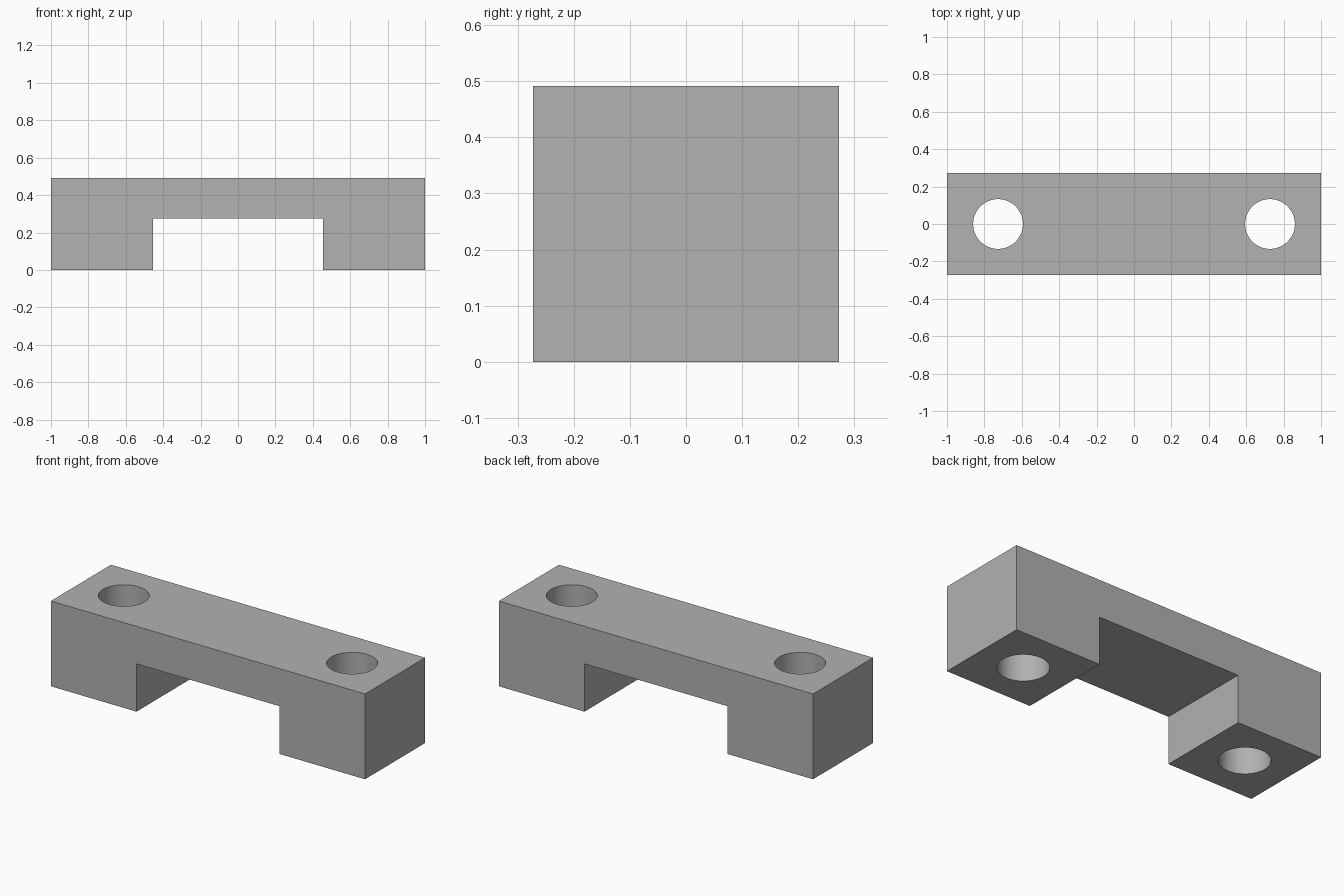
import bpy
import bmesh
from mathutils import Vector

if "Cube" in bpy.data.objects:
    bpy.data.objects.remove(bpy.data.objects["Cube"], do_unlink=True)

HALF_DEPTH = 0.273
HEIGHT = 0.491
HOLE_X = 0.727
HOLE_RADIUS = 0.133

# Single grey material
grey = bpy.data.materials.new("plain grey")
grey.use_nodes = True
colour = (0.445, 0.445, 0.445, 1)
grey.diffuse_color = colour
grey.node_tree.nodes["Principled BSDF"].inputs["Base Color"].default_value = colour

# Bridge body: half profile mirrored, then extruded along the depth
half = [(0.455, 0.275), (0.455, 0), (1, 0), (1, HEIGHT)]
profile = half + [(-x, z) for x, z in reversed(half)]
bm = bmesh.new()
face = bm.faces.new([bm.verts.new((x, -HALF_DEPTH, z)) for x, z in profile])
side = bmesh.ops.extrude_face_region(bm, geom=[face])
moved = [v for v in side["geom"] if isinstance(v, bmesh.types.BMVert)]
bmesh.ops.translate(bm, verts=moved, vec=Vector((0, 2 * HALF_DEPTH, 0)))
bmesh.ops.recalc_face_normals(bm, faces=bm.faces)
mesh = bpy.data.meshes.new("bridge_block")
bm.to_mesh(mesh)
bm.free()
body = bpy.data.objects.new("bridge_block", mesh)
bpy.context.collection.objects.link(body)
mesh.materials.append(grey)

# Vertical bolt hole through each foot
cutters = []
for name, sign in (("left", 1), ("right", -1)):
    bpy.ops.mesh.primitive_cylinder_add(
        vertices=64, radius=HOLE_RADIUS, depth=1,
        location=(sign * HOLE_X, 0, HEIGHT / 2))
    cutter = bpy.context.object
    cutter.name = name + "_hole_cutter"
    cutter.hide_render = True
    cutter.data.materials.append(grey)
    cutters.append(cutter)
    cut = body.modifiers.new(name + "_hole", "BOOLEAN")
    cut.operation = "DIFFERENCE"
    cut.solver = "EXACT"
    cut.object = cutter

# Apply the cuts and remove the cutters
bpy.ops.object.select_all(action="DESELECT")
bpy.context.view_layer.objects.active = body
body.select_set(True)
for modifier in list(body.modifiers):
    bpy.ops.object.modifier_apply(modifier=modifier.name)
for cutter in cutters:
    bpy.data.objects.remove(cutter, do_unlink=True)

# Round hole walls with crisp rims and block edges
bpy.ops.object.shade_smooth_by_angle(angle=0.5)
